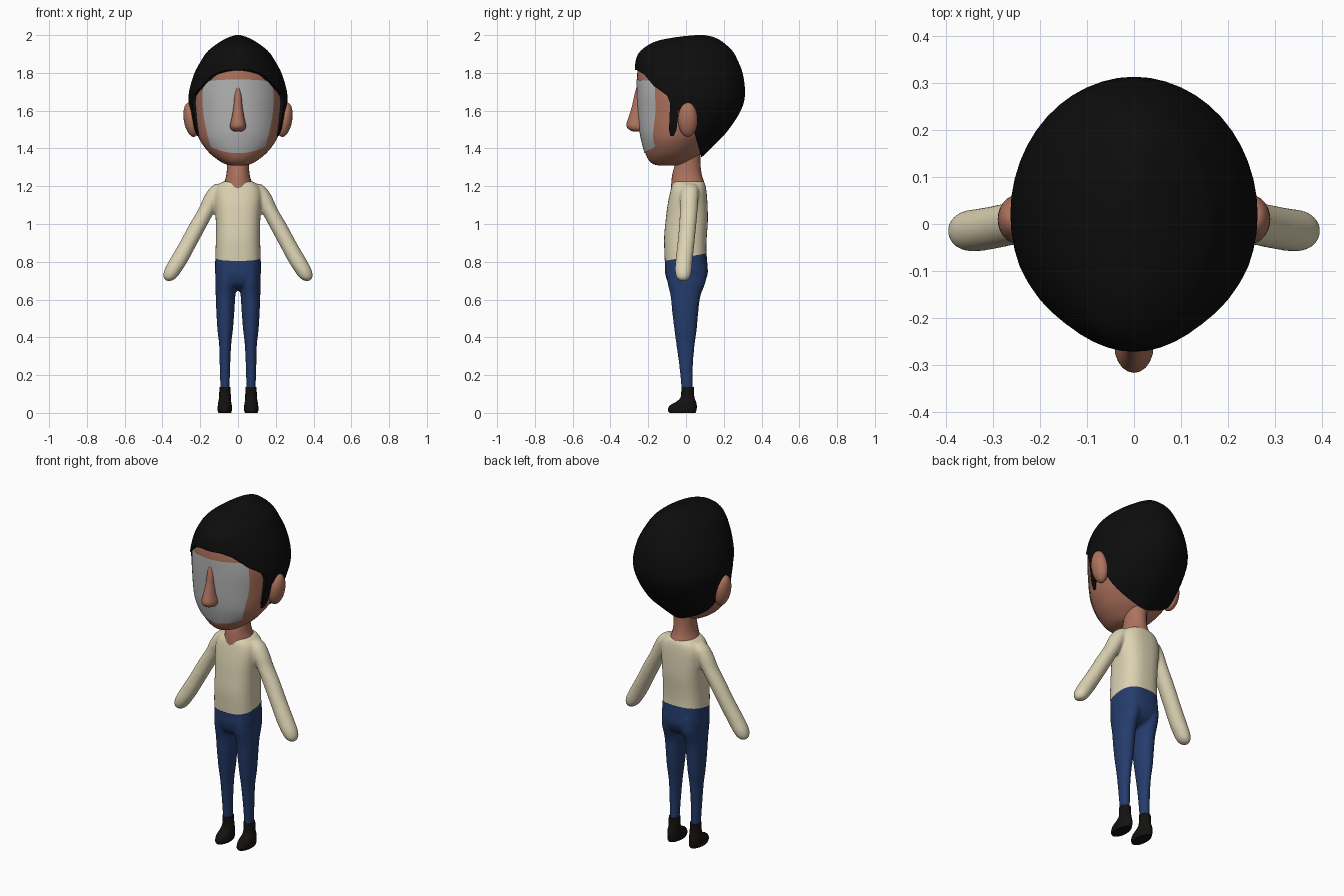
import bpy, bmesh, math
from mathutils import Vector

cube = bpy.data.objects.get("Cube")
if cube:
    bpy.data.objects.remove(cube, do_unlink=True)


def material(name, rgb):
    m = bpy.data.materials.new(name)
    m.use_nodes = True
    m.diffuse_color = (*rgb, 1)
    bsdf = m.node_tree.nodes["Principled BSDF"]
    bsdf.inputs["Base Color"].default_value = (*rgb, 1)
    bsdf.inputs["Roughness"].default_value = 0.8
    return m


SKIN = material("warm skin", (0.42, 0.17, 0.11))
HAIR = material("black hair", (0.004, 0.004, 0.004))
SHIRT = material("cream cloth", (0.72, 0.65, 0.45))
DENIM = material("navy cloth", (0.018, 0.045, 0.15))
SHOE = material("dark leather", (0.007, 0.006, 0.005))
GREY = material("grey visor", (0.47, 0.47, 0.47))


def add_object(name, bm, mat):
    mesh = bpy.data.meshes.new(name)
    bm.to_mesh(mesh)
    bm.free()
    mesh.materials.append(mat)
    ob = bpy.data.objects.new(name, mesh)
    bpy.context.collection.objects.link(ob)
    return ob


def activate(ob):
    bpy.ops.object.select_all(action='DESELECT')
    ob.select_set(True)
    bpy.context.view_layer.objects.active = ob


def smooth(ob, degrees=40):
    activate(ob)
    bpy.ops.object.shade_smooth_by_angle(angle=math.radians(degrees))
    return ob


def apply_modifier(ob, kind, **settings):
    mod = ob.modifiers.new(kind.title(), kind)
    for key, value in settings.items():
        setattr(mod, key, value)
    activate(ob)
    bpy.ops.object.modifier_apply(modifier=mod.name)


def refine(rings, steps):
    """Smooth curve through the rings."""
    out = []
    last = len(rings) - 1
    for i in range(last):
        a, b, c, d = (rings[min(max(j, 0), last)] for j in range(i - 1, i + 3))
        for s in range(steps):
            t = s / steps
            out.append([q + t / 2 * (r - p + t * (2 * p - 5 * q + 4 * r - e + t * (3 * (q - r) + e - p)))
                        for p, q, r, e in zip(a, b, c, d)])
    return out + [list(rings[-1])]


def loft(bm, rings, mirror=1, sides=36, power=2.0, steps=4):
    """Rings, bottom to top: height, centre x, half width, front y, back y."""
    loops = []
    for z, x, rx, front, back in refine(rings, steps):
        loop = []
        for k in range(sides):
            c, s = math.cos(k * math.tau / sides), math.sin(k * math.tau / sides)
            px = x + rx * math.copysign(abs(c) ** (2 / power), c)
            py = (front + back) / 2 + (back - front) / 2 * math.copysign(abs(s) ** (2 / power), s)
            loop.append(bm.verts.new((mirror * px, py, z)))
        loops.append(loop)
    faces = [bm.faces.new(loops[0]), bm.faces.new(loops[-1])]
    for low, high in zip(loops, loops[1:]):
        for k in range(sides):
            n = (k + 1) % sides
            faces.append(bm.faces.new((low[k], low[n], high[n], high[k])))
    bmesh.ops.recalc_face_normals(bm, faces=faces)


def part(name, rings, mat, **options):
    bm = bmesh.new()
    loft(bm, rings, **options)
    return smooth(add_object(name, bm, mat))


def fuse_and_trim(ob, keep_above):
    """Blend overlapping limbs into one skin, then trim it at the hem."""
    apply_modifier(ob, 'REMESH', mode='VOXEL', voxel_size=0.008)
    apply_modifier(ob, 'SMOOTH', factor=0.5, iterations=5)
    bm = bmesh.new()
    bm.from_mesh(ob.data)
    near = [v for v in bm.verts if abs(v.co.x) < 0.16]
    geom = near + [e for e in bm.edges if all(v in set(e.verts) & set(e.verts) and abs(v.co.x) < 0.16 for v in e.verts)]
    geom += [f for f in bm.faces if all(abs(v.co.x) < 0.16 for v in f.verts)]
    bmesh.ops.bisect_plane(bm, geom=geom, plane_co=(0, 0, 0.825), plane_no=(0, -0.18, 1),
                           clear_inner=keep_above, clear_outer=not keep_above)
    bm.to_mesh(ob.data)
    bm.free()
    smooth(ob, 60)


# Shirt: trunk and both sleeves
waist = [(0.79, 0, 0.121, -0.112, 0.113), (0.86, 0, 0.119, -0.115, 0.108), (0.93, 0, 0.117, -0.116, 0.11)]
trunk = [(0.72, 0, 0.121, -0.11, 0.115)] + waist + [
    (1.02, 0, 0.118, -0.108, 0.116), (1.1, 0, 0.124, -0.098, 0.114), (1.16, 0, 0.126, -0.086, 0.11),
    (1.2, 0, 0.112, -0.076, 0.104), (1.225, 0, 0.08, -0.065, 0.095)]
sleeve = [
    (0.698, 0.366, 0.012, -0.03, 0.0), (0.715, 0.36, 0.034, -0.05, 0.02), (0.75, 0.346, 0.046, -0.058, 0.03),
    (0.8, 0.318, 0.05, -0.056, 0.034), (0.9, 0.262, 0.048, -0.045, 0.045), (1.0, 0.208, 0.048, -0.036, 0.055),
    (1.08, 0.163, 0.046, -0.032, 0.062), (1.14, 0.132, 0.05, -0.032, 0.066), (1.185, 0.108, 0.046, -0.025, 0.065),
    (1.212, 0.092, 0.03, -0.01, 0.05)]
bm = bmesh.new()
loft(bm, trunk, power=2.6)
for side in (1, -1):
    loft(bm, sleeve, mirror=side)
fuse_and_trim(add_object("shirt", bm, SHIRT), True)

# Trousers: hips and both legs
hips = [(0.648, 0, 0.05, -0.03, 0.03), (0.675, 0, 0.1, -0.085, 0.085),
        (0.73, 0, 0.12, -0.109, 0.114)] + waist
leg = [
    (0.11, 0.069, 0.024, -0.022, 0.036), (0.25, 0.069, 0.028, -0.036, 0.037), (0.36, 0.068, 0.032, -0.051, 0.046),
    (0.44, 0.068, 0.041, -0.062, 0.057), (0.54, 0.067, 0.048, -0.074, 0.066), (0.62, 0.066, 0.052, -0.082, 0.077),
    (0.7, 0.063, 0.057, -0.1, 0.106), (0.78, 0.06, 0.059, -0.104, 0.108)]
bm = bmesh.new()
loft(bm, hips, power=2.6)
for side in (1, -1):
    loft(bm, leg, mirror=side)
fuse_and_trim(add_object("trousers", bm, DENIM), False)

# Shoes
shoe = [
    (0.0, 0.07, 0.034, -0.088, 0.05), (0.015, 0.07, 0.038, -0.096, 0.056), (0.04, 0.07, 0.037, -0.085, 0.057),
    (0.06, 0.07, 0.034, -0.05, 0.053), (0.085, 0.069, 0.031, -0.028, 0.044), (0.137, 0.069, 0.03, -0.025, 0.041)]
for side, label in ((1, "left"), (-1, "right")):
    part(label + "_shoe", shoe, SHOE, mirror=side, sides=24)

# Neck
part("neck", [(1.17, 0, 0.09, -0.08, 0.1), (1.215, 0, 0.075, -0.078, 0.098), (1.26, 0, 0.062, -0.073, 0.084),
              (1.32, 0, 0.058, -0.058, 0.077), (1.42, 0, 0.06, -0.04, 0.08)], SKIN, sides=24)

# Head
head = part("head", [
    (1.309, 0, 0.03, -0.14, -0.04), (1.318, 0, 0.07, -0.175, 0.0), (1.342, 0, 0.11, -0.2, 0.04),
    (1.38, 0, 0.155, -0.217, 0.085), (1.44, 0, 0.2, -0.233, 0.14), (1.5, 0, 0.222, -0.244, 0.2),
    (1.6, 0, 0.238, -0.252, 0.265), (1.7, 0, 0.243, -0.257, 0.29), (1.8, 0, 0.214, -0.258, 0.27),
    (1.88, 0, 0.165, -0.235, 0.24), (1.95, 0, 0.09, -0.14, 0.17)], SKIN, sides=48)

# Hair: a fuller skull shape with the face opening cut through it
hair = part("hair", [
    (1.34, 0, 0.04, -0.1, 0.065), (1.36, 0, 0.11, -0.19, 0.09), (1.41, 0, 0.185, -0.225, 0.14),
    (1.48, 0, 0.227, -0.246, 0.21), (1.59, 0, 0.252, -0.262, 0.285), (1.68, 0, 0.262, -0.27, 0.312),
    (1.79, 0, 0.234, -0.272, 0.302), (1.87, 0, 0.192, -0.265, 0.272), (1.92, 0, 0.155, -0.237, 0.243),
    (1.965, 0, 0.094, -0.165, 0.192), (1.988, 0, 0.05, -0.06, 0.15), (2.0, 0, 0.012, 0.05, 0.1)], HAIR, sides=48)
opening = [(-0.4, 1.815), (-0.26, 1.815), (-0.22, 1.79), (-0.17, 1.73), (-0.1, 1.68), (-0.084, 1.64),
           (-0.09, 1.5), (-0.083, 1.465), (-0.065, 1.465), (-0.05, 1.5), (-0.04, 1.6), (0, 1.62),
           (0.045, 1.48), (0.085, 1.34), (0.085, 1.2), (-0.4, 1.2)]
bm = bmesh.new()
face = bm.faces.new([bm.verts.new((-0.5, y, z)) for y, z in opening])
sweep = bmesh.ops.extrude_face_region(bm, geom=[face])
bmesh.ops.translate(bm, vec=(1, 0, 0), verts=[g for g in sweep["geom"] if isinstance(g, bmesh.types.BMVert)])
bmesh.ops.recalc_face_normals(bm, faces=bm.faces)
cutter = add_object("hair_cutter", bm, HAIR)
cutter.hide_render = True
apply_modifier(hair, 'BOOLEAN', operation='DIFFERENCE', solver='EXACT', object=cutter)
bpy.data.objects.remove(cutter, do_unlink=True)
smooth(hair)

# Visor: a thin plate wrapped onto the face
bm = bmesh.new()
cells = 24
grid = []
for j in range(cells + 1):
    t = j / cells
    width = 0.142 + 0.043 * math.sin(t * 2.2)
    row = []
    for i in range(cells + 1):
        u = 2 * i / cells - 1
        low, high = 1.376 + 0.035 * u * u, 1.765 - 0.01 * u * u
        row.append(bm.verts.new((u * width, -0.5, low + (high - low) * t)))
    grid.append(row)
for j in range(cells):
    for i in range(cells):
        bm.faces.new((grid[j][i], grid[j][i + 1], grid[j + 1][i + 1], grid[j + 1][i]))
visor = add_object("visor", bm, GREY)
apply_modifier(visor, 'SHRINKWRAP', target=head, wrap_method='PROJECT', wrap_mode='ABOVE_SURFACE',
               use_project_y=True, use_positive_direction=True, offset=0.004)
smooth(visor)

# Nose
part("nose", [
    (1.49, 0, 0.018, -0.28, -0.23), (1.5, 0, 0.036, -0.302, -0.21), (1.522, 0, 0.042, -0.316, -0.2),
    (1.56, 0, 0.034, -0.306, -0.21), (1.62, 0, 0.024, -0.287, -0.22), (1.68, 0, 0.019, -0.274, -0.23),
    (1.725, 0, 0.008, -0.262, -0.24)], SKIN, sides=20)

# Ears
for side, label in ((1, "left"), (-1, "right")):
    bpy.ops.mesh.primitive_uv_sphere_add(segments=24, ring_count=16, location=(side * 0.247, 0.01, 1.552),
                                         rotation=(0, side * 0.17, 0))
    ear = bpy.context.object
    ear.name = label + "_ear"
    ear.scale = (0.04, 0.052, 0.092)
    ear.data.materials.append(SKIN)
    smooth(ear, 60)
